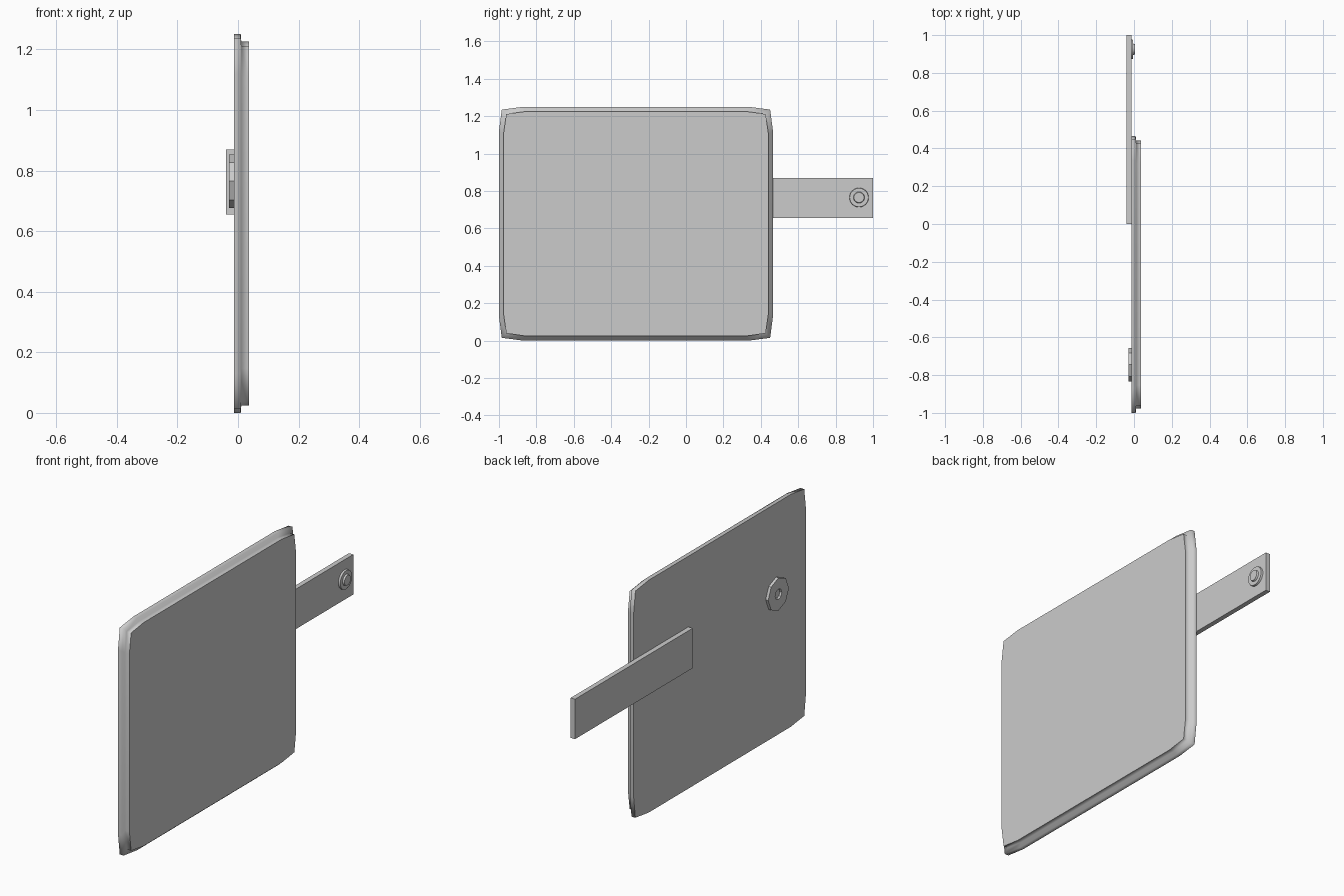
import bpy, bmesh, math

cube = bpy.data.objects.get("Cube")
if cube:
    bpy.data.objects.remove(cube, do_unlink=True)

grey = bpy.data.materials.new("plain grey")
grey.use_nodes = True
COLOUR = (0.6, 0.6, 0.6, 1)
grey.diffuse_color = COLOUR
grey.node_tree.nodes["Principled BSDF"].inputs["Base Color"].default_value = COLOUR


def loft(name, rings, smooth_all=False):
    """Skin a list of matching rings along x and cap both ends."""
    bm = bmesh.new()
    loops = [[bm.verts.new(p) for p in ring] for ring in rings]
    n = len(loops[0])
    for a, b in zip(loops, loops[1:]):
        for i in range(n):
            j = (i + 1) % n
            bm.faces.new((a[i], a[j], b[j], b[i])).smooth = smooth_all
    caps = [bm.faces.new(loops[0]), bm.faces.new(loops[-1])]
    for cap in caps:
        for edge in cap.edges:
            edge.smooth = False
    bmesh.ops.recalc_face_normals(bm, faces=bm.faces)
    mesh = bpy.data.meshes.new(name)
    bm.to_mesh(mesh)
    bm.free()
    mesh.materials.append(grey)
    obj = bpy.data.objects.new(name, mesh)
    bpy.context.collection.objects.link(obj)
    return obj


def smooth_by_angle(obj):
    bpy.ops.object.select_all(action="DESELECT")
    obj.select_set(True)
    bpy.context.view_layer.objects.active = obj
    bpy.ops.object.shade_smooth_by_angle(angle=math.radians(35))


def panel_ring(x, inset):
    """Rectangle with softly cut corners in the y-z plane."""
    hy, hz = 0.7325 - inset, 0.625 - inset
    cut, nip = 0.13 - inset * 0.3, 0.015
    corner = [(hy, hz - cut), (hy - nip, hz - nip), (hy - cut, hz)]
    pts = []
    for sy, sz in ((1, 1), (-1, 1), (-1, -1), (1, -1)):
        part = [(sy * y, sz * z) for y, z in corner]
        pts += part if sy * sz > 0 else part[::-1]
    return [(x, y - 0.2675, z + 0.625) for y, z in pts]


def disc(name, y, z, profile, sides):
    """Turned part: profile is a list of (x, radius)."""
    angles = [2 * math.pi * i / sides for i in range(sides)]
    return loft(name, [[(x, y + r * math.cos(a), z + r * math.sin(a)) for a in angles]
                       for x, r in profile])


# Cover board with its narrower raised pad
loft("cover_and_pad", [panel_ring(-0.014, 0), panel_ring(0.009, 0),
                       panel_ring(0.011, 0.024), panel_ring(0.037, 0.024)], True)

# Closing strap
loft("strap", [[(x, 0, 0.655), (x, 1, 0.655), (x, 1, 0.87), (x, 0, 0.87)]
               for x in (-0.04, -0.014)])

# Stud on the free end of the strap
stud = disc("snap_stud", 0.925, 0.765,
            [(-0.016, 0.052), (-0.004, 0.05), (-0.004, 0.03), (0.005, 0.027)], 24)
smooth_by_angle(stud)

# Eight-sided socket with a recessed centre
disc("snap_socket", -0.745, 0.765,
     [(-0.013, 0.088), (-0.029, 0.088), (-0.029, 0.028), (-0.02, 0.024)], 8)
